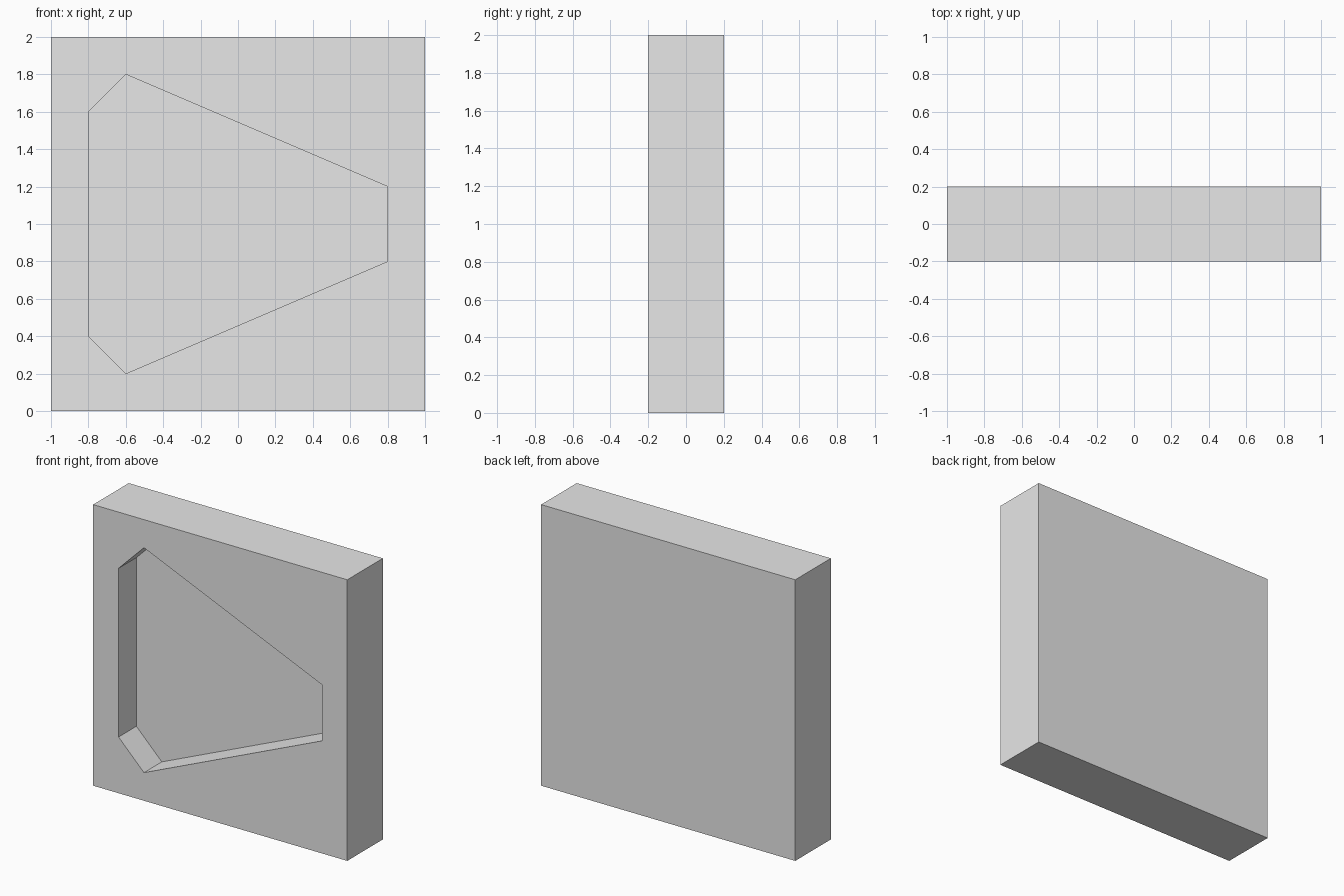
import bpy
import bmesh

cube = bpy.data.objects.get("Cube")
if cube:
    bpy.data.objects.remove(cube, do_unlink=True)

WIDTH, DEPTH, HEIGHT = 2.0, 0.4, 2.0
FRONT = -DEPTH / 2
POCKET_DEPTH = 0.2

# Single grey material
grey = bpy.data.materials.new("plain_grey")
grey.use_nodes = True
colour = (0.8, 0.8, 0.8, 1)
grey.diffuse_color = colour
grey.node_tree.nodes["Principled BSDF"].inputs["Base Color"].default_value = colour


def prism(name, outline, y_front, y_back):
    """Extrude an (x, z) outline along y."""
    bm = bmesh.new()
    face = bm.faces.new([bm.verts.new((x, y_front, z)) for x, z in outline])
    extruded = bmesh.ops.extrude_face_region(bm, geom=[face])
    moved = [v for v in extruded["geom"] if isinstance(v, bmesh.types.BMVert)]
    bmesh.ops.translate(bm, verts=moved, vec=(0, y_back - y_front, 0))
    bmesh.ops.recalc_face_normals(bm, faces=bm.faces)
    mesh = bpy.data.meshes.new(name)
    bm.to_mesh(mesh)
    bm.free()
    mesh.materials.append(grey)
    obj = bpy.data.objects.new(name, mesh)
    bpy.context.collection.objects.link(obj)
    return obj


# Square slab
half = WIDTH / 2
slab = prism("slab", [(-half, 0), (half, 0), (half, HEIGHT), (-half, HEIGHT)],
             FRONT, -FRONT)

# Tapered six-sided pocket in the front, symmetric about mid-height
lower = [(-0.8, 0.4), (-0.6, 0.2), (0.8, 0.8)]
upper = [(x, HEIGHT - z) for x, z in reversed(lower)]
cutter = prism("pocket_cutter", lower + upper, FRONT - 0.1, FRONT + POCKET_DEPTH)
cutter.hide_render = True

cut = slab.modifiers.new("pocket", 'BOOLEAN')
cut.operation = 'DIFFERENCE'
cut.solver = 'EXACT'
cut.object = cutter

# Apply the cut and drop the cutter
bpy.context.view_layer.objects.active = slab
bpy.ops.object.modifier_apply(modifier=cut.name)
bpy.data.objects.remove(cutter, do_unlink=True)
